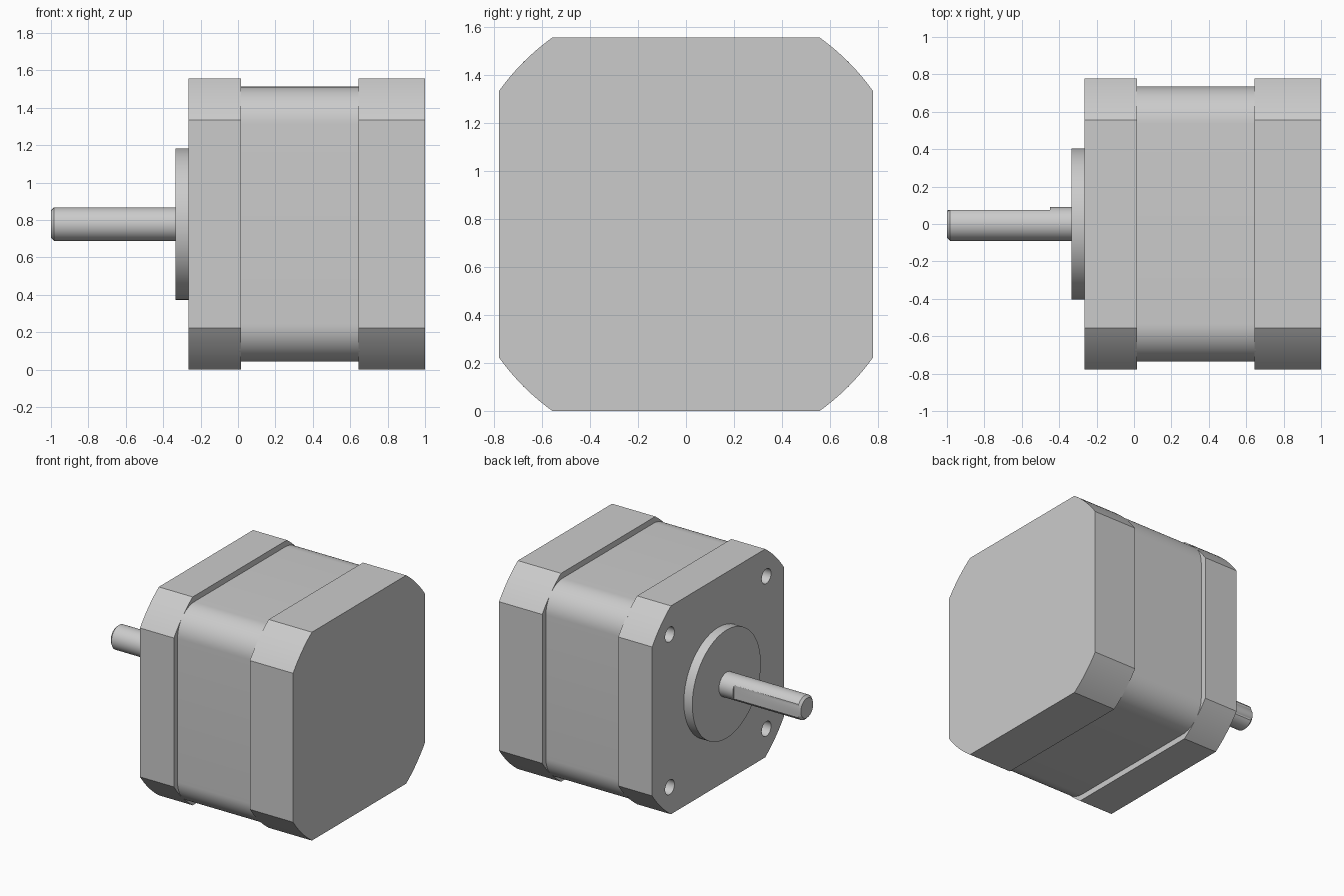
import bpy, bmesh, math

HALF = 0.778          # half width of the end caps, also the axis height

cube = bpy.data.objects.get("Cube")
if cube:
    bpy.data.objects.remove(cube, do_unlink=True)

metal = bpy.data.materials.new("grey_metal")
metal.use_nodes = True
grey = (0.6, 0.6, 0.6, 1)
metal.diffuse_color = grey
metal.node_tree.nodes["Principled BSDF"].inputs["Base Color"].default_value = grey


# Cross-sections in the (y, z) plane, relative to the motor axis
def circle(r, n=64, y_max=None):
    pts = [(r * math.cos(2 * math.pi * i / n), r * math.sin(2 * math.pi * i / n))
           for i in range(n)]
    return pts if y_max is None else [(min(y, y_max), z) for y, z in pts]


def rounded_square(half, centre, radius, a0=0.0, a1=math.pi / 2, n=16):
    """Square with an arc at each corner, the arc centred at (centre, centre)."""
    pts = []
    for k in range(4):
        c, s = round(math.cos(k * math.pi / 2)), round(math.sin(k * math.pi / 2))
        for i in range(n + 1):
            a = a0 + (a1 - a0) * i / n
            y, z = centre + radius * math.cos(a), centre + radius * math.sin(a)
            y, z = min(y, half), min(z, half)
            pts.append((c * y - s * z, s * y + c * z))
    return pts


def loft(name, sections):
    """Join cross-sections along x and cap both ends."""
    bm = bmesh.new()
    rings = [[bm.verts.new((x, y, z + HALF)) for y, z in prof] for x, prof in sections]
    for a, b in zip(rings, rings[1:]):
        for i in range(len(a)):
            j = (i + 1) % len(a)
            bm.faces.new((a[i], a[j], b[j], b[i]))
    bm.faces.new(rings[0])
    bm.faces.new(rings[-1])
    bmesh.ops.remove_doubles(bm, verts=bm.verts, dist=1e-5)
    bmesh.ops.recalc_face_normals(bm, faces=bm.faces)
    mesh = bpy.data.meshes.new(name)
    bm.to_mesh(mesh)
    bm.free()
    mesh.materials.append(metal)
    obj = bpy.data.objects.new(name, mesh)
    bpy.context.collection.objects.link(obj)
    return obj


def activate(obj):
    bpy.ops.object.select_all(action='DESELECT')
    obj.select_set(True)
    bpy.context.view_layer.objects.active = obj


# End caps: squares whose corners are turned to a large circle
corner = math.atan2(0.556, HALF)
cap = rounded_square(HALF, 0, math.hypot(0.556, HALF), corner, math.pi / 2 - corner, 10)
front_cap = loft("front_cap", [(-0.265, cap), (0.015, cap)])
rear_cap = loft("rear_cap", [(0.643, cap), (1.0, cap)])

# Blind screw holes in the four corners of the front cap
for sy in (-1, 1):
    for sz in (-1, 1):
        ring = [(y + sy * 0.57, z + sz * 0.57) for y, z in circle(0.055, 32)]
        cutter = loft("screw_hole_cutter", [(-0.3, ring), (-0.1, ring)])
        cutter.hide_render = True
        activate(front_cap)
        cut = front_cap.modifiers.new("screw_hole", 'BOOLEAN')
        cut.object = cutter
        cut.solver = 'EXACT'
        bpy.ops.object.modifier_apply(modifier=cut.name)
        bpy.data.objects.remove(cutter, do_unlink=True)

# Middle body with rounded edges
core = rounded_square(0.735, 0.535, 0.2)
body = loft("motor_body", [(0.005, core), (0.653, core)])

# Locating boss
boss = circle(0.404, 96)
pilot = loft("pilot_boss", [(-0.335, boss), (-0.26, boss)])

# Shaft with a chamfered tip and a flat on the back side
R, FLAT = 0.09, 0.075
shaft = loft("shaft", [(-0.33, circle(R)), (-0.45, circle(R)),
                       (-0.45, circle(R, y_max=FLAT)),
                       (-0.983, circle(R, y_max=FLAT)),
                       (-1.0, circle(R - 0.017, y_max=FLAT))])

for obj in (front_cap, rear_cap, body, pilot, shaft):
    activate(obj)
    bpy.ops.object.shade_smooth_by_angle(angle=math.radians(25))
